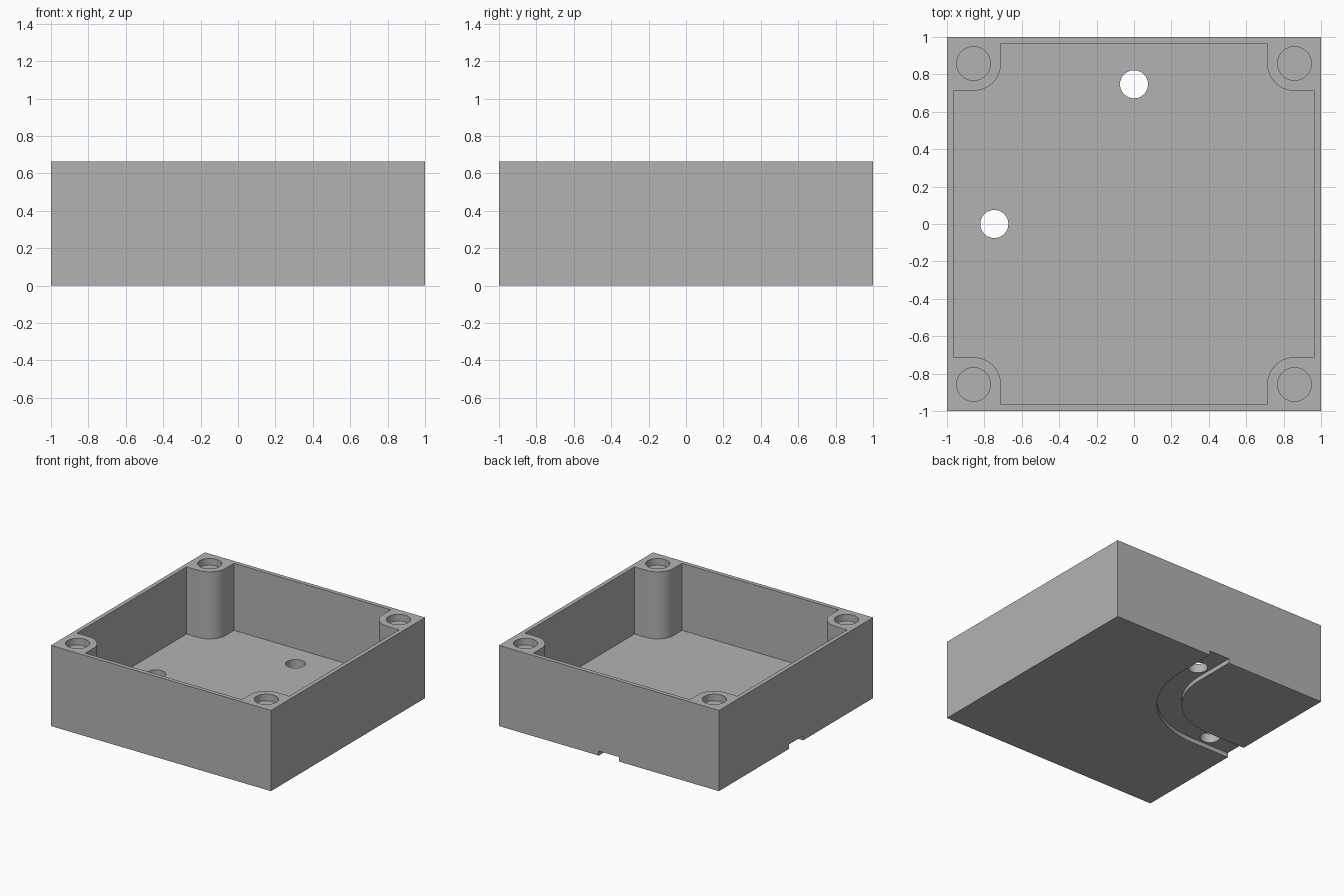
import bpy, bmesh
from math import sin, cos, pi, radians

if "Cube" in bpy.data.objects:
    bpy.data.objects.remove(bpy.data.objects["Cube"], do_unlink=True)

HEIGHT, FLOOR = 0.663, 0.112
INNER = 0.966                    # inside face of the walls
BOSS, BOSS_R = 0.858, 0.146      # screw boss centre and radius
HOLE_R, HOLE_DEPTH = 0.09, 0.055
CABLE, CABLE_R = 0.747, 0.075    # cable hole position and radius
GROOVE_W, GROOVE_D, BEND = 0.186, 0.037, 0.65

grey = bpy.data.materials.new("plain grey")
grey.use_nodes = True
colour = (0.45, 0.45, 0.45, 1)
grey.diffuse_color = colour
grey.node_tree.nodes["Principled BSDF"].inputs["Base Color"].default_value = colour


def arc(cx, cy, r, start, end, steps=20):
    """Points along an arc, angles in degrees."""
    angles = [radians(start + (end - start) * i / steps) for i in range(steps + 1)]
    return [(cx + r * cos(a), cy + r * sin(a)) for a in angles]


def prism(name, outline, z0, z1):
    """Closed outline pulled straight up from z0 to z1."""
    bm = bmesh.new()
    face = bm.faces.new([bm.verts.new((x, y, z0)) for x, y in outline])
    top = bmesh.ops.extrude_face_region(bm, geom=[face])["geom"]
    bmesh.ops.translate(bm, vec=(0, 0, z1 - z0),
                        verts=[g for g in top if isinstance(g, bmesh.types.BMVert)])
    bmesh.ops.recalc_face_normals(bm, faces=bm.faces)
    mesh = bpy.data.meshes.new(name)
    bm.to_mesh(mesh)
    bm.free()
    mesh.materials.append(grey)
    obj = bpy.data.objects.new(name, mesh)
    bpy.context.collection.objects.link(obj)
    return obj


def cylinder(name, x, y, r, z0, z1):
    return prism(name, arc(x, y, r, 0, 360, 48)[:-1], z0, z1)


def cut(target, cutter):
    """Subtract the cutter and remove it."""
    mod = target.modifiers.new("cut", "BOOLEAN")
    mod.operation, mod.solver, mod.object = "DIFFERENCE", "EXACT", cutter
    bpy.context.view_layer.objects.active = target
    bpy.ops.object.modifier_apply(modifier=mod.name)
    bpy.data.objects.remove(cutter, do_unlink=True)


# Solid block
box = prism("enclosure_box", [(-1, -1), (1, -1), (1, 1), (-1, 1)], 0, HEIGHT)

# Cavity that leaves a rounded boss in each corner
outline = []
for quarter in range(4):
    corner = [(INNER, BOSS - BOSS_R)] + arc(BOSS, BOSS, BOSS_R, 270, 180) + [(BOSS - BOSS_R, INNER)]
    c, s = round(cos(quarter * pi / 2)), round(sin(quarter * pi / 2))
    outline += [(c * x - s * y, s * x + c * y) for x, y in corner]
cut(box, prism("cavity_cutter", outline, FLOOR, 1))

# Blind holes in the bosses
for x in (-BOSS, BOSS):
    for y in (-BOSS, BOSS):
        cut(box, cylinder("boss_hole_cutter", x, y, HOLE_R, HEIGHT - HOLE_DEPTH, 1))

# Curved cable groove under the floor, from the back edge to the side edge
half = GROOVE_W / 2
outer = arc(-BEND, BEND, BEND + half, 0, -90, 32)
inner = arc(-BEND, BEND, BEND - half, -90, 0, 32)
groove = [(half, 1.1)] + outer + [(-1.1, -half), (-1.1, half)] + inner + [(-half, 1.1)]
cut(box, prism("groove_cutter", groove, -0.1, GROOVE_D))

# Cable holes through the floor
for x, y in ((0, CABLE), (-CABLE, 0)):
    cut(box, cylinder("cable_hole_cutter", x, y, CABLE_R, -0.1, 0.3))

# Smooth the round walls, keep the edges sharp
bpy.ops.object.select_all(action="DESELECT")
box.select_set(True)
bpy.context.view_layer.objects.active = box
bpy.ops.object.shade_smooth_by_angle(angle=radians(30))
